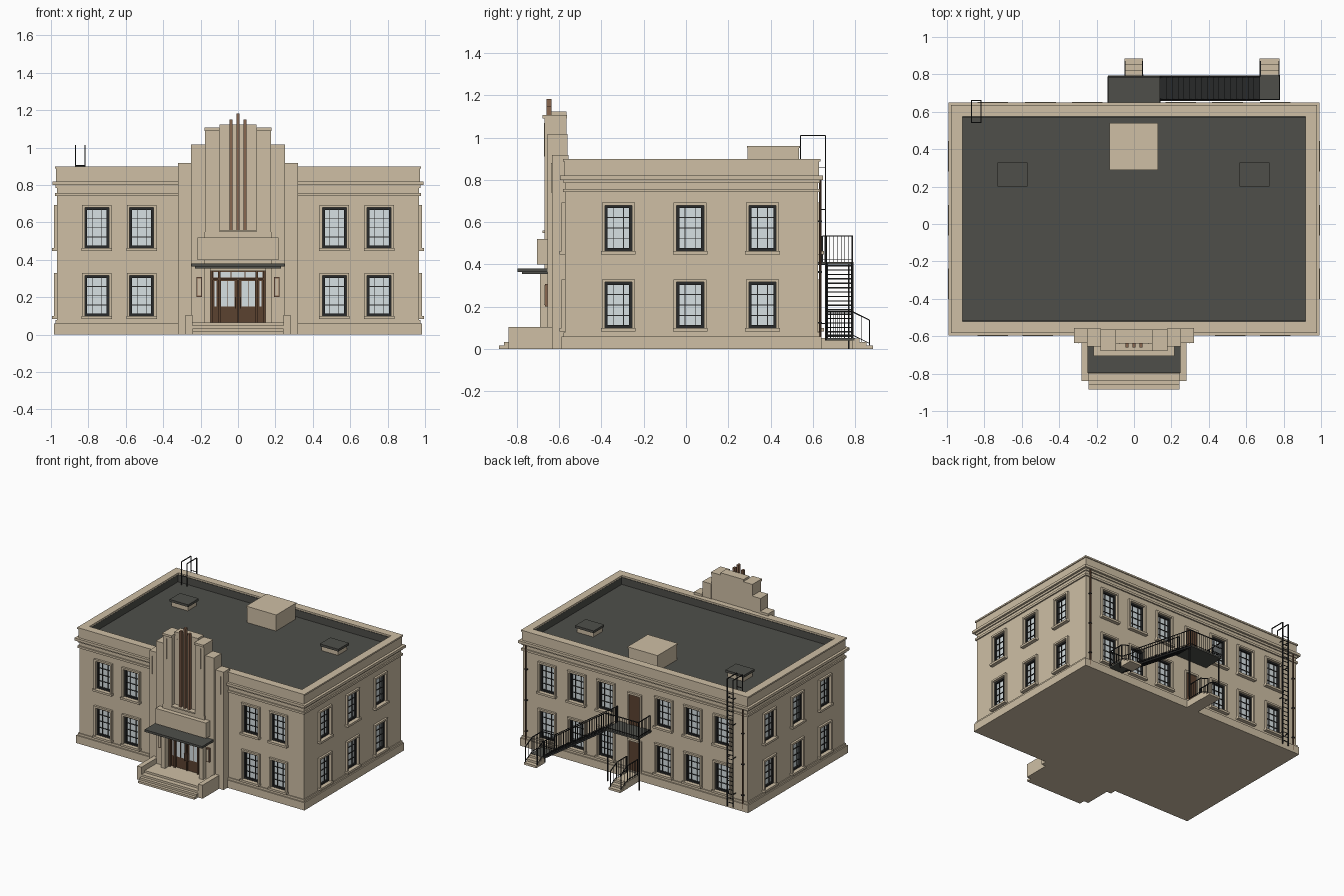
import bpy, bmesh
from mathutils import Matrix, Vector
from math import pi

cube = bpy.data.objects.get("Cube")
if cube:
    bpy.data.objects.remove(cube)


def material(name, r, g, b):
    m = bpy.data.materials.new(name)
    m.use_nodes = True
    m.diffuse_color = (r, g, b, 1)
    m.node_tree.nodes["Principled BSDF"].inputs["Base Color"].default_value = (r, g, b, 1)
    return m


STONE = material("sand stone", .62, .52, .375)
ROOF = material("roof felt", .077, .078, .068)
METAL = material("dark metal", .022, .023, .023)
GLASS = material("pale glass", .68, .75, .77)
WOOD = material("brown wood", .105, .054, .03)
BRONZE = material("bronze", .25, .135, .08)

parts = {}


def part(name, mat):
    """Mesh being collected for a named part."""
    return parts.setdefault(name, (bmesh.new(), mat))[0]


def box(bm, x0, x1, y0, y1, z0, z1, m=Matrix()):
    size = Matrix.Diagonal((x1 - x0, y1 - y0, z1 - z0, 1))
    mid = Matrix.Translation(((x0 + x1) / 2, (y0 + y1) / 2, (z0 + z1) / 2))
    bmesh.ops.create_cube(bm, size=1, matrix=m @ mid @ size)


def bar(bm, p, q, r=.003, sides=4):
    p, q = Vector(p), Vector(q)
    d = q - p
    turn = d.to_track_quat('Z', 'Y').to_matrix().to_4x4()
    bmesh.ops.create_cone(bm, cap_ends=True, segments=sides, radius1=r, radius2=r, depth=d.length,
                          matrix=Matrix.Translation((p + q) / 2) @ turn @ Matrix.Rotation(pi / 4, 4, 'Z'))


def pair(bm, x0, x1, *rest):
    """Box mirrored to both sides of the centre line."""
    box(bm, x0, x1, *rest)
    box(bm, -x1, -x0, *rest)


def ring(bm, x, y0, y1, t, z0, z1):
    """Rectangular band of thickness t, measured inwards."""
    pair(bm, x - t, x, y0, y1, z0, z1)
    for y in (y0, y1 - t):
        box(bm, t - x, x - t, y, y + t, z0, z1)


# Main block, plinth, mouldings and parapet
X, F, B = .968, -.572, .625
box(part("main_walls", STONE), -X, X, F, B, 0, .825)


def band(name, out, z0, z1):
    ring(part(name, STONE), X + out, F - out, B + out, out + .02, z0, z1)


band("plinth", .016, 0, .06)
band("base_moulding", .007, .06, .077)
band("lower_string_course", .01, .742, .758)
band("cornice_bed", .008, .785, .8)
band("cornice", .024, .8, .82)
ring(part("parapet", STONE), X + .004, F - .004, B + .004, .055, .82, .9)
ring(part("parapet_coping", STONE), X + .011, F - .011, B + .011, .06, .888, .9)
box(part("roof_deck", ROOF), -.918, .918, -.52, .575, .82, .832)
ring(part("parapet_lining", ROOF), .92, -.521, .574, .004, .83, .887)

# Roof house and hatches
house = part("roof_house", STONE)
box(house, -.127, .123, .292, .534, .83, .95)
box(house, -.132, .128, .288, .539, .95, .96)
for x in (-.65, .645):
    box(part("hatch_curbs", STONE), x - .07, x + .07, .21, .32, .83, .868)
    box(part("hatch_lids", ROOF), x - .08, x + .08, .2, .33, .868, .886)


# Recessed windows, built facing -y and turned onto each wall
def window(x, y, turn, z):
    m = Matrix.Translation((x, y, z)) @ Matrix.Rotation(turn, 4, 'Z')
    s, f, g = (part("window_surrounds", STONE), part("window_frames", METAL), part("window_panes", GLASS))
    w, h = .064, .108
    box(part("window_cutters", STONE), -w, w, -.05, .026, -h, h, m)
    for a in (-1, 1):
        xs = sorted((a * w, a * (w + .014)))
        box(s, *xs, -.016, 0, -h, h + .014, m)
        xs = sorted((a * w, a * (w - .013)))
        box(f, *xs, .004, .026, -h, h, m)
        zs = sorted((a * h, a * (h - .013)))
        box(f, .013 - w, w - .013, .004, .026, *zs, m)
        box(f, a * .024 - .002, a * .024 + .002, .012, .026, -h, h, m)
    box(s, -w, w, -.016, 0, h, h + .014, m)
    box(part("window_sills", STONE), -w - .018, w + .018, -.027, 0, -h - .016, -h, m)
    for t in (-.05, 0, .05):
        box(f, -w, w, .012, .026, t - .002, t + .002, m)
    box(g, -w, w, .018, .028, -h, h, m)


for z in (.208, .572):
    for side in (-1, 1):
        for x in (.515, .755):
            window(side * x, F, 0, z)
        for x in (.25, .5, .755):
            window(side * x, B, pi, z)
        for y in (-.32, .02, .362):
            window(side * X, y, side * pi / 2, z)

# Stepped entrance tower
tower = part("stepped_tower", STONE)
pair(tower, .25, .32, -.635, -.555, 0, .918)
pair(tower, .176, .25, -.655, -.56, 0, 1.017)
pair(tower, .1, .176, -.67, -.565, .36, 1.09)
pair(tower, .098, .179, -.68, -.562, 1.09, 1.107)
box(tower, -.1, .1, -.638, -.565, .36, 1.123)
pair(part("door_piers", STONE), .146, .182, -.69, -.56, 0, .355)
box(part("tower_header", STONE), -.18, .18, -.67, -.57, .34, .55)
box(part("fin_ledge", STONE), -.1, .1, -.68, -.62, .55, .56)
box(part("sign_panel", STONE), -.217, .217, -.705, -.64, .4, .52)
for x, top in ((-.037, 1.15), (0, 1.183), (.037, 1.15)):
    box(part("bronze_fins", BRONZE), x - .008, x + .008, -.661, -.636, .56, top)
ribs = part("tower_ribs", STONE)
for x, y, z0, z1 in ((.076, -.638, .6, 1.07), (.147, -.67, .91, 1.07), (.295, -.635, .74, .88)):
    pair(ribs, x - .002, x + .002, y - .003, y, z0, z1)

# Canopy
box(part("canopy", ROOF), -.248, .248, -.797, -.65, .364, .381)
box(part("canopy_soffit", ROOF), -.23, .23, -.775, -.65, .354, .364)

# Entrance doors with sidelights and transom
wood, panes = part("entrance_doors", WOOD), part("entrance_panes", GLASS)
box(wood, -.146, .146, -.625, -.57, .06, .34)
pair(wood, .134, .146, -.645, -.62, .06, .34)
pair(wood, .094, .106, -.64, -.62, .06, .34)
box(wood, -.146, .146, -.64, -.62, .292, .303)
box(wood, -.006, .006, -.634, -.62, .06, .295)
pair(panes, .02, .09, -.628, -.62, .15, .286)
pair(panes, .114, .126, -.628, -.62, .15, .286)
pair(panes, .04, .132, -.628, -.62, .305, .336)
box(panes, -.036, .036, -.628, -.62, .305, .336)
pair(part("door_mullions", WOOD), .053, .057, -.631, -.62, .15, .286)
pair(part("door_handles", BRONZE), .01, .016, -.645, -.62, .14, .2)

# Wall lamps
pair(part("lamp_backs", BRONZE), .193, .221, -.668, -.65, .2, .308)
pair(part("lamp_shades", STONE), .198, .216, -.673, -.66, .208, .3)

# Front steps and cheek walls
steps = part("front_steps", STONE)
for y, z in ((-.885, .016), (-.862, .032), (-.838, .048), (-.8, .064)):
    box(steps, -.244, .244, y, -.56, 0, z)
pair(part("step_cheeks", STONE), .244, .282, -.84, -.57, 0, .105)

# Rear doors
for z in (.055, .415):
    box(part("rear_doors", WOOD), -.047, .047, B, B + .007, z, z + .235)
    s = part("rear_door_surrounds", STONE)
    pair(s, .047, .06, B, B + .016, z, z + .25)
    box(s, -.047, .047, B, B + .016, z + .235, z + .25)


# Railings: handrail, bottom rail and balusters along one run
def railing(p, q, height=.125, n=10):
    bm = part("railings", METAL)
    p, q, up = Vector(p), Vector(q), Vector((0, 0, height))
    bar(bm, p + up, q + up, .004)
    bar(bm, p + up * .12, q + up * .12, .0025)
    for i in range(n + 1):
        c = p.lerp(q, i / n)
        bar(bm, c, c + up, .0038 if i in (0, n) else .0018)


# Fire escape
L0, L1, Y0, Y1 = -.14, .14, .665, .787
deck = part("escape_landings", ROOF)
box(deck, L0, L1, B, Y1 + .006, .4, .412)
box(deck, .67, .78, Y0, Y1 + .01, .04, .052)
railing((L0, Y1, .41), (L1, Y1, .41), n=14)
railing((L0, B + .02, .41), (L0, Y1, .41), n=8)
railing((L1, B + .02, .41), (L1, Y0, .41), n=2)
railing((.777, Y0, .05), (.777, Y1, .05), n=7)
railing((.67, Y0, .05), (.777, Y0, .05), n=6)
treads, stringers = part("escape_treads", METAL), part("escape_stringers", METAL)
N = 17
for i in range(N):
    x, z = L1 + .53 * i / N, .405 - .355 * (i + .5) / N
    box(treads, x, x + .035, Y0, Y1, z - .003, z + .003)
for y in (Y0, Y1):
    bar(stringers, (L1, y, .4), (.67, y, .045), .009)
    railing((L1, y, .41), (.67, y, .05), n=26)
for x in (L0 + .005, L1 - .005):
    bar(part("landing_posts", METAL), (x, .77, 0), (x, .77, .4), .006)
    bar(part("landing_posts", METAL), (.725 + x * .35, .77, 0), (.725 + x * .35, .77, .04), .005)

# Small rear steps with handrails
box(part("rear_porch", STONE), -.05, .05, B, .8, 0, .052)
for x0, x1 in ((-.052, .048), (.672, .778)):
    for y, z in ((.82, .05), (.853, .034), (.885, .017)):
        box(part("rear_steps", STONE), x0, x1, .785, y, 0, z)
    for x in (x0 + .003, x1 - .003):
        railing((x, .79, .05), (x, .868, .012), n=2)
for x in (-.049, .045):
    railing((x, B + .04, .052), (x, .79, .052), n=6)

# Roof ladder on the back wall, with hoops over the parapet
ladder = part("roof_ladder", METAL)
LY, IN = .66, .542
for x in (-.868, -.818):
    bar(ladder, (x, LY, .02), (x, LY, 1.01), .004)
    bar(ladder, (x, LY, 1.01), (x, IN, 1.01), .004)
    bar(ladder, (x, IN, 1.01), (x, IN, .83), .004)
    for z in (.12, .4, .66, .86):
        bar(ladder, (x, B, z), (x, LY, z), .003)
for i in range(26):
    z = .05 + i * .034
    bar(ladder, (-.868, LY, z), (-.818, LY, z), .0028)
bar(ladder, (-.868, IN, .905), (-.818, IN, .905))

# Downpipes with wall clips
for x in (-.935, .935):
    bar(part("downpipes", WOOD), (x, B + .011, .02), (x, B + .011, .8), .006, 8)
    for z in (.12, .36, .6):
        box(part("pipe_clips", METAL), x - .009, x + .009, B, B + .018, z, z + .008)

# Turn every collected part into an object
objects = {}
for name, (bm, mat) in parts.items():
    mesh = bpy.data.meshes.new(name)
    bmesh.ops.recalc_face_normals(bm, faces=bm.faces)
    bm.to_mesh(mesh)
    bm.free()
    mesh.materials.append(mat)
    objects[name] = bpy.data.objects.new(name, mesh)
    bpy.context.collection.objects.link(objects[name])

# Cut the window openings into the walls
cutters = objects["window_cutters"]
cutters.hide_render = True
cutters.hide_set(True)
cut = objects["main_walls"].modifiers.new("window_openings", 'BOOLEAN')
cut.operation = 'DIFFERENCE'
cut.solver = 'EXACT'
cut.object = cutters
